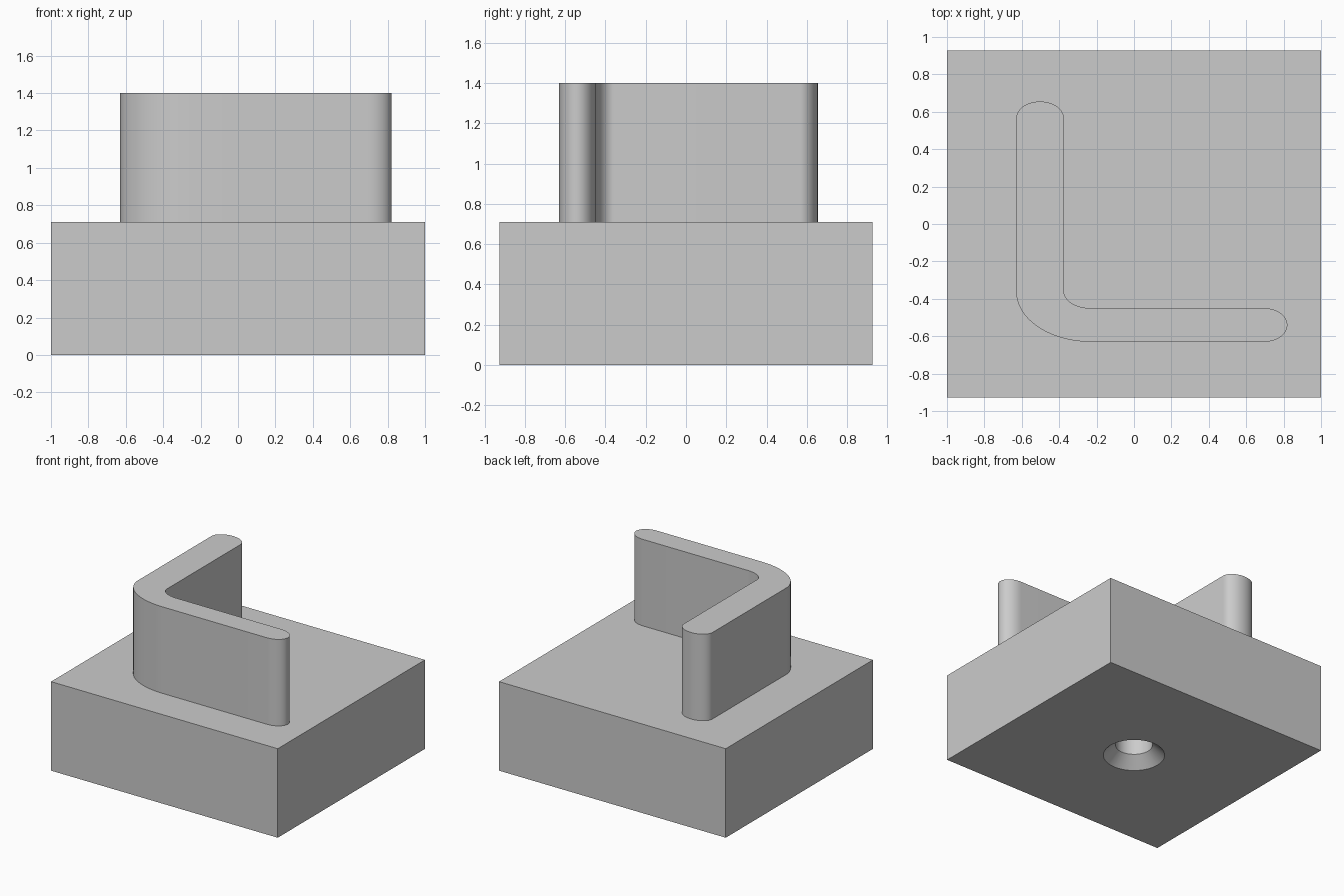
import bpy, bmesh
from math import sin, cos, pi, radians

cube = bpy.data.objects.get("Cube")
if cube:
    bpy.data.objects.remove(cube, do_unlink=True)

# Single plain grey material
GREY = (0.6, 0.6, 0.6, 1)
grey = bpy.data.materials.new("plain grey")
grey.use_nodes = True
grey.diffuse_color = GREY
grey.node_tree.nodes["Principled BSDF"].inputs["Base Color"].default_value = GREY


def make(name, bm):
    bmesh.ops.recalc_face_normals(bm, faces=bm.faces)
    mesh = bpy.data.meshes.new(name)
    bm.to_mesh(mesh)
    bm.free()
    mesh.materials.append(grey)
    obj = bpy.data.objects.new(name, mesh)
    bpy.context.collection.objects.link(obj)
    return obj


def activate(obj):
    bpy.ops.object.select_all(action='DESELECT')
    obj.select_set(True)
    bpy.context.view_layer.objects.active = obj


def arc(cx, cy, rx, ry, start, end, n=24):
    """Points along an elliptical arc, angles in degrees."""
    angles = [radians(start + (end - start) * i / n) for i in range(n + 1)]
    return [(cx + rx * cos(a), cy + ry * sin(a)) for a in angles]


BASE_TOP, WALL_TOP = 0.71, 1.40

# Base block
bm = bmesh.new()
bmesh.ops.create_cube(bm, size=1)
bmesh.ops.scale(bm, vec=(2, 1.855, BASE_TOP), verts=bm.verts)
bmesh.ops.translate(bm, vec=(0, 0, BASE_TOP / 2), verts=bm.verts)
base = make("base_block", bm)

# Countersunk blind hole: a lathed cutter of (radius, height) rings
SIDES = 48
bm = bmesh.new()
rings = []
for radius, z in [(0.255, -0.03), (0.135, 0.085), (0.135, 0.45)]:
    rings.append([bm.verts.new((radius * cos(2 * pi * i / SIDES),
                                radius * sin(2 * pi * i / SIDES), z))
                  for i in range(SIDES)])
for low, high in zip(rings, rings[1:]):
    for i in range(SIDES):
        j = (i + 1) % SIDES
        bm.faces.new((low[i], low[j], high[j], high[i]))
bm.faces.new(rings[0])
bm.faces.new(rings[-1])
cutter = make("hole_cutter", bm)
cutter.hide_render = True

activate(base)
cut = base.modifiers.new("countersunk hole", 'BOOLEAN')
cut.object = cutter
cut.operation = 'DIFFERENCE'
cut.solver = 'EXACT'
bpy.ops.object.modifier_apply(modifier=cut.name)
bpy.data.objects.remove(cutter, do_unlink=True)
bpy.ops.object.shade_smooth_by_angle(angle=radians(30))

# L-shaped wall: rounded ends, rounded outer and inner corner
outline = (arc(-0.23, -0.36, 0.40, 0.27, 180, 270)
           + arc(0.695, -0.54, 0.125, 0.09, -90, 90)
           + arc(-0.23, -0.36, 0.145, 0.09, 270, 180)
           + arc(-0.5025, 0.565, 0.1275, 0.09, 0, 180))
bm = bmesh.new()
floor = bm.faces.new([bm.verts.new((x, y, BASE_TOP)) for x, y in outline])
wall = bmesh.ops.extrude_face_region(bm, geom=[floor], use_keep_orig=True)
top = [g for g in wall["geom"] if isinstance(g, bmesh.types.BMVert)]
bmesh.ops.translate(bm, vec=(0, 0, WALL_TOP - BASE_TOP), verts=top)
activate(make("l_shaped_wall", bm))
bpy.ops.object.shade_smooth_by_angle(angle=radians(30))
